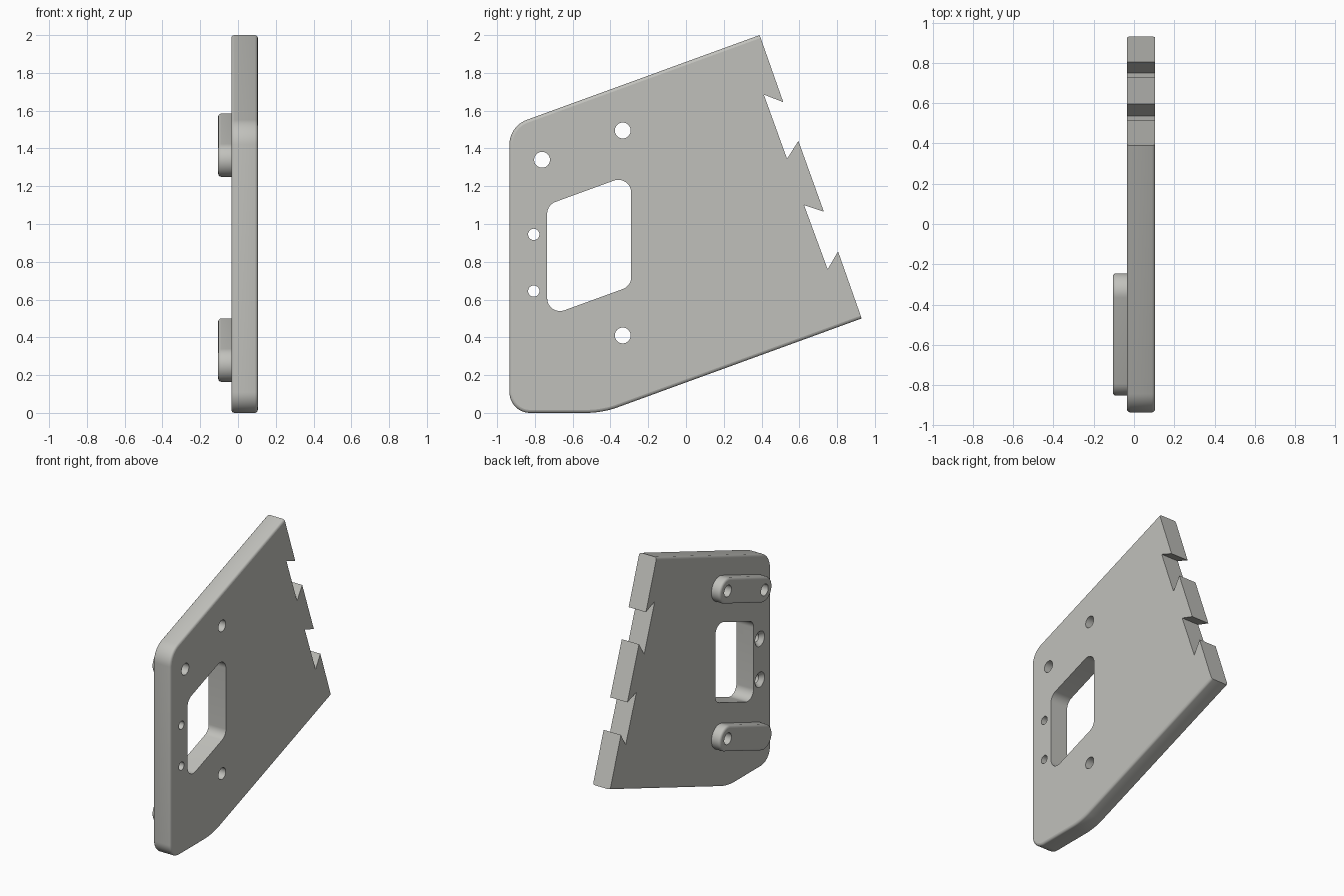
import bpy, bmesh, math
from mathutils import Vector

if "Cube" in bpy.data.objects:
    bpy.data.objects.remove(bpy.data.objects["Cube"])

SLOPE = math.tan(math.radians(20))
grey = bpy.data.materials.new("warm grey")
grey.diffuse_color = (0.53, 0.53, 0.50, 1)
grey.use_nodes = True
grey.node_tree.nodes["Principled BSDF"].inputs["Base Color"].default_value = grey.diffuse_color


def rounded(corners, steps=12):
    """Closed (y, z) outline; each corner is (y, z, fillet radius)."""
    out, n = [], len(corners)
    for i, (y, z, r) in enumerate(corners):
        p = Vector((y, z))
        if r == 0:
            out.append(p)
            continue
        a = (Vector(corners[i - 1][:2]) - p).normalized()
        b = (Vector(corners[(i + 1) % n][:2]) - p).normalized()
        half = a.angle(b) / 2
        centre = p + (a + b).normalized() * r / math.sin(half)
        start = p + a * r / math.tan(half) - centre
        end = p + b * r / math.tan(half) - centre
        turn = math.pi - 2 * half
        for k in range(steps + 1):
            t = k / steps
            out.append(centre + (start * math.sin((1 - t) * turn)
                                 + end * math.sin(t * turn)) / math.sin(turn))
    return out


def circle(y, z, r, n=32):
    return [Vector((y + r * math.cos(2 * math.pi * k / n),
                    z + r * math.sin(2 * math.pi * k / n))) for k in range(n)]


def loft(bm, sections):
    """Solid through matching outlines, each given as (x, outline)."""
    rings = [[bm.verts.new((x, p.x, p.y)) for p in loop] for x, loop in sections]
    n = len(rings[0])
    bm.faces.new(rings[0])
    bm.faces.new(rings[-1])
    for a, b in zip(rings, rings[1:]):
        for i in range(n):
            bm.faces.new((a[i], a[(i + 1) % n], b[(i + 1) % n], b[i]))


def make(name, bm):
    bmesh.ops.recalc_face_normals(bm, faces=bm.faces[:])
    mesh = bpy.data.meshes.new(name)
    bm.to_mesh(mesh)
    bm.free()
    mesh.materials.append(grey)
    obj = bpy.data.objects.new(name, mesh)
    bpy.context.collection.objects.link(obj)
    return obj


def round_edges(bm, rule, width):
    bmesh.ops.recalc_face_normals(bm, faces=bm.faces[:])
    edges = [e for e in bm.edges if rule(*[v.co for v in e.verts])]
    bmesh.ops.bevel(bm, geom=edges, offset=width, segments=3, profile=0.5,
                    affect='EDGES', clamp_overlap=True)


def finish(obj, cutter):
    mod = obj.modifiers.new("openings", 'BOOLEAN')
    mod.object, mod.operation, mod.solver = cutter, 'DIFFERENCE', 'EXACT'
    bpy.ops.object.select_all(action='DESELECT')
    obj.select_set(True)
    bpy.context.view_layer.objects.active = obj
    bpy.ops.object.modifier_apply(modifier=mod.name)
    bpy.ops.object.shade_smooth_by_angle(angle=math.radians(35))
    for f in obj.data.polygons:      # broad faces stay flat
        if abs(f.normal.x) > 0.999:
            f.use_smooth = False


# Window, bolt holes and countersunk screw holes
bm = bmesh.new()
window = rounded([(-0.735, 0.51, 0.068), (-0.29, 0.672, 0.068),
                  (-0.29, 1.263, 0.068), (-0.735, 1.101, 0.068)])
loft(bm, [(-0.2, window), (0.2, window)])
for y, z in ((-0.335, 0.41), (-0.335, 1.495), (-0.762, 1.34)):
    loft(bm, [(-0.2, circle(y, z, 0.042)), (0.2, circle(y, z, 0.042))])
for z in (0.645, 0.945):
    loft(bm, [(x, circle(-0.806, z, r)) for x, r in
              ((-0.06, 0.055), (-0.035, 0.055), (-0.005, 0.03), (0.2, 0.03))])
cutter = make("opening_cutter", bm)
cutter.hide_render = True
cutter.hide_viewport = False
cutter.display_type = 'WIRE'

# Side plate with sloped edges and a notched rear edge
outline = rounded([
    (-0.935, 0, 0.11), (-0.443, 0, 0.5), (0.93, 0.5, 0),
    (0.805, 0.855, 0), (0.75, 0.76, 0), (0.625, 1.10, 0), (0.73, 1.065, 0),
    (0.595, 1.44, 0), (0.535, 1.345, 0), (0.412, 1.685, 0), (0.515, 1.645, 0),
    (0.39, 2.0, 0), (-0.935, 2.0 - 1.325 * SLOPE, 0.14)])
bm = bmesh.new()
loft(bm, [(-0.035, outline), (0.105, outline)])
round_edges(bm, lambda a, b: abs(a.x - b.x) < 1e-4 and min(a.y, b.y) < 0.38, 0.016)
plate = make("side_plate", bm)
finish(plate, cutter)

# Slanted raised pads around the bolt holes
for name, z in (("upper_pad", 1.495), ("lower_pad", 0.41)):
    tilt, r = math.radians(20), 0.09
    ends = ((-0.335, z, tilt - math.pi / 2), (-0.762, z - 0.427 * SLOPE, tilt + math.pi / 2))
    loop = [Vector((y + r * math.cos(s + math.pi * k / 20),
                    c + r * math.sin(s + math.pi * k / 20)))
            for y, c, s in ends for k in range(21)]
    bm = bmesh.new()
    loft(bm, [(-0.105, loop), (-0.034, loop)])
    round_edges(bm, lambda a, b: max(a.x, b.x) < -0.1, 0.016)
    finish(make(name, bm), cutter)

bpy.data.objects.remove(cutter)
